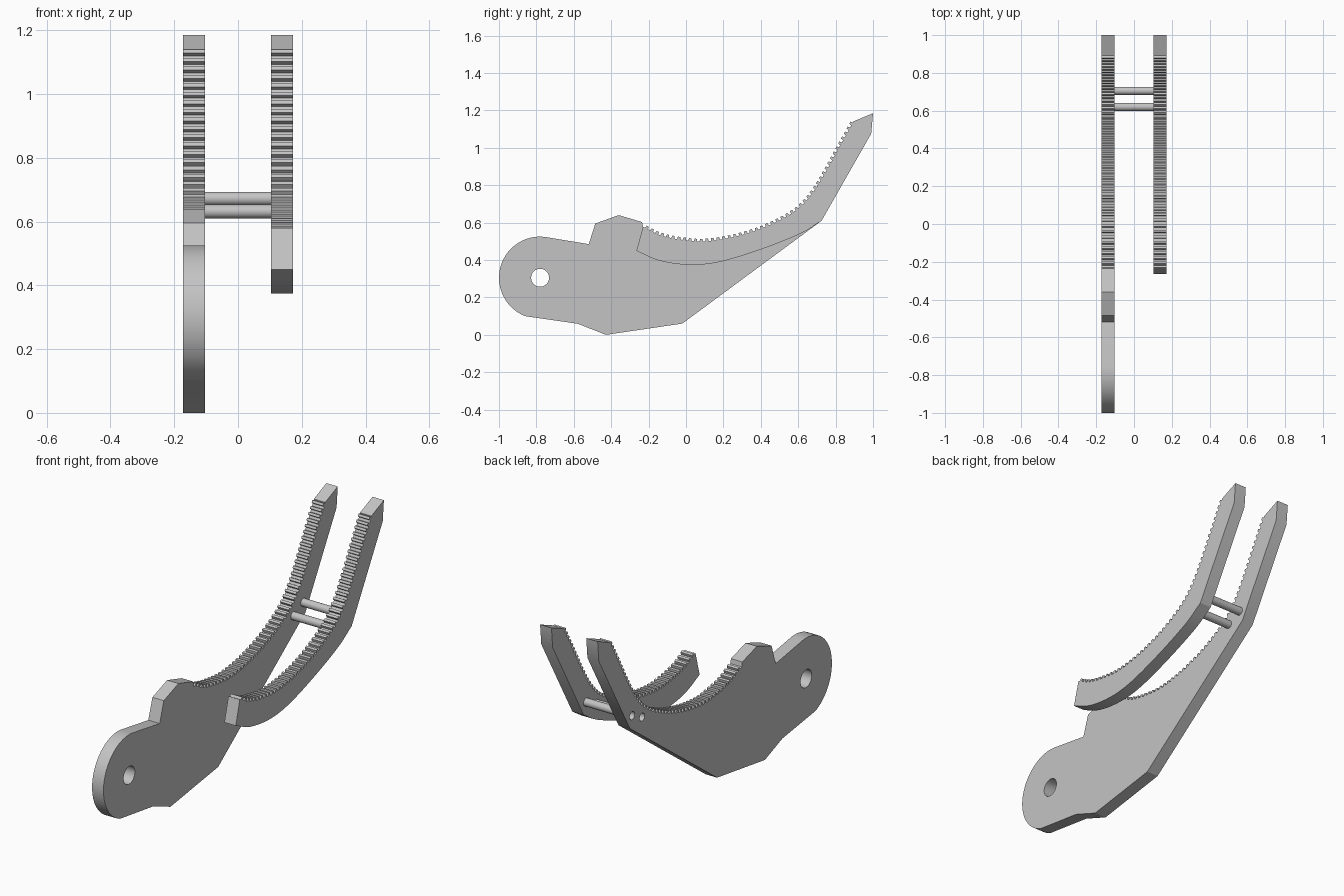
import bpy, bmesh, math
from mathutils import Vector, Matrix

if "Cube" in bpy.data.objects:
    bpy.data.objects.remove(bpy.data.objects["Cube"])

grey = bpy.data.materials.new("plain grey")
grey.use_nodes = True
grey.diffuse_color = (0.55, 0.55, 0.55, 1)
grey.node_tree.nodes["Principled BSDF"].inputs["Base Color"].default_value = grey.diffuse_color

HALF = 0.034      # half the plate thickness
OFFSET = 0.138    # plate centre distance from the middle
TEETH = 47
SIDE = Matrix(((0, 0, 1), (1, 0, 0), (0, 1, 0)))   # profile plane to the side plane


def spline(points, n):
    """n + 1 evenly spaced points on a smooth line through the given points."""
    p = [Vector(q) for q in points]
    p = [2 * p[0] - p[1]] + p + [2 * p[-1] - p[-2]]
    fine = []
    for a, b, c, d in zip(p, p[1:], p[2:], p[3:]):
        for k in range(40):
            t = k / 40
            fine.append(0.5 * (2 * b + (c - a) * t + (2 * a - 5 * b + 4 * c - d) * t**2
                               + (3 * b - a - 3 * c + d) * t**3))
    fine.append(p[-2])
    lengths = [0]
    for a, b in zip(fine, fine[1:]):
        lengths.append(lengths[-1] + (b - a).length)
    out, j = [], 0
    for i in range(n + 1):
        s = lengths[-1] * i / n
        while j < len(fine) - 2 and lengths[j + 1] < s:
            j += 1
        f = (s - lengths[j]) / (lengths[j + 1] - lengths[j])
        out.append(fine[j].lerp(fine[j + 1], f))
    return out


def circle(centre, r, start=0, end=360, n=32):
    return [Vector(centre) + r * Vector((math.cos(a), math.sin(a)))
            for a in (math.radians(start + (end - start) * i / n) for i in range(n + 1))]


def toothed(line):
    """Add a small blunt tooth on every step of the line."""
    out = []
    for a, b in zip(line, line[1:]):
        d = b - a
        up = Vector((-d.y, d.x)).normalized() * 0.014
        out += [a, a + d * 0.42, a + d * 0.5 + up, a + d * 0.92 + up]
    return out + [line[-1]]


def finish(name, mesh):
    mesh.materials.clear()
    mesh.materials.append(grey)
    ob = bpy.data.objects.new(name, mesh)
    bpy.context.collection.objects.link(ob)
    bpy.ops.object.select_all(action="DESELECT")
    ob.select_set(True)
    bpy.context.view_layer.objects.active = ob
    bpy.ops.object.shade_smooth_by_angle(angle=math.radians(25))
    return ob


def plate(name, x, outline, holes=()):
    """Extrude a side outline, with holes, into a flat plate centred at x."""
    curve = bpy.data.curves.new(name, "CURVE")
    curve.dimensions = "2D"
    curve.fill_mode = "BOTH"
    curve.extrude = HALF
    for loop in (outline, *holes):
        s = curve.splines.new("POLY")
        s.points.add(len(loop) - 1)
        for pt, co in zip(s.points, loop):
            pt.co = (co[0], co[1], 0, 1)
        s.use_cyclic_u = True
    temp = bpy.data.objects.new(name + " helper", curve)
    bpy.context.collection.objects.link(temp)
    graph = bpy.context.evaluated_depsgraph_get()
    mesh = bpy.data.meshes.new_from_object(temp.evaluated_get(graph))
    bpy.data.objects.remove(temp)
    mesh.transform(Matrix.Translation((x, 0, 0)) @ SIDE.to_4x4())
    bm = bmesh.new()
    bm.from_mesh(mesh)
    bmesh.ops.remove_doubles(bm, verts=bm.verts, dist=0.0001)
    bmesh.ops.recalc_face_normals(bm, faces=bm.faces)
    bm.to_mesh(mesh)
    bm.free()
    return finish(name, mesh)


# Shared toothed inner edge and arm tip
inner = toothed(spline([(-0.23, 0.578), (-0.13, 0.53), (0, 0.505), (0.1, 0.5), (0.25, 0.522),
                        (0.42, 0.575), (0.58, 0.66), (0.67, 0.75), (0.74, 0.86),
                        (0.82, 1.005), (0.893, 1.135)], TEETH))
tip = [(0.893, 1.14), (1, 1.185), (0.99, 1.075), (0.725, 0.61)]
rod_centres = [(0.62, 0.632), (0.705, 0.672)]
ROD = 0.0215

# Long plate with the rounded pivot end
pivot = (-0.78, 0.305)
long_outline = ([(-0.52, 0.485), (-0.485, 0.595), (-0.36, 0.64), (-0.235, 0.603)] + inner + tip
                + [(-0.02, 0.06), (-0.428, 0), (-0.578, 0.059)]
                + circle(pivot, 0.22, 249, 84)[:])
plate("long_jaw_plate", -OFFSET, long_outline,
      [circle(pivot, 0.048)[:-1]] + [circle(c, ROD, n=20)[:-1] for c in rod_centres])

# Short plate with the curved underside
under = spline([(0.725, 0.61), (0.61, 0.54), (0.396, 0.455), (0.18, 0.39), (0.02, 0.374),
                (-0.14, 0.396), (-0.265, 0.449)], 32)
plate("short_jaw_plate", OFFSET, inner + tip[:-1] + under)

# Two cross rods joining the plates
inside = OFFSET - HALF
for i, (y, z) in enumerate(rod_centres):
    bm = bmesh.new()
    bmesh.ops.create_cone(bm, cap_ends=True, segments=20, radius1=ROD, radius2=ROD,
                          depth=2 * inside,
                          matrix=Matrix.Translation((0, y, z)) @ SIDE.to_4x4())
    mesh = bpy.data.meshes.new("cross_rod")
    bm.to_mesh(mesh)
    bm.free()
    finish(f"cross_rod_{i + 1}", mesh)
